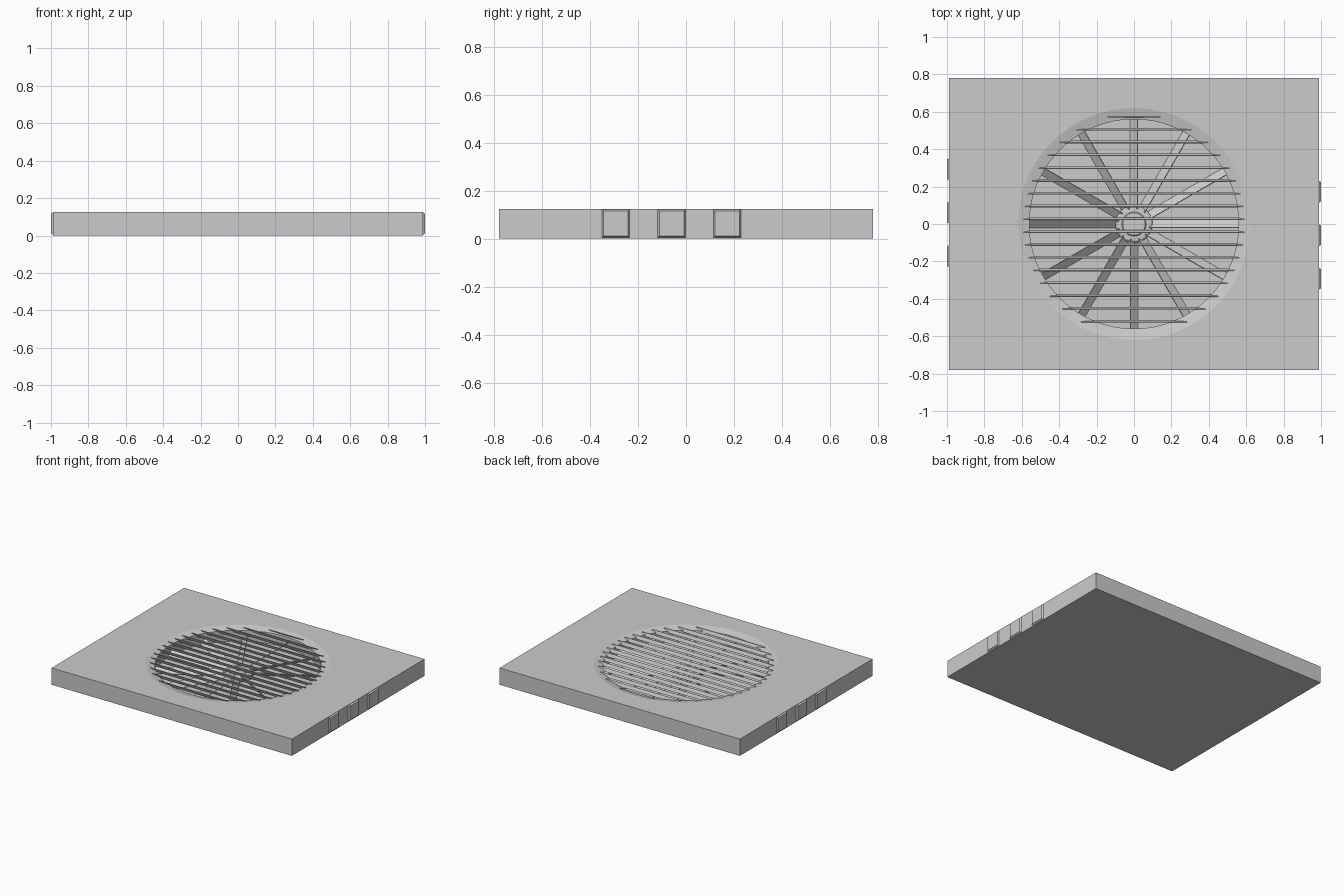
import bpy, bmesh, math
from mathutils import Matrix, Vector

if "Cube" in bpy.data.objects:
    bpy.data.objects.remove(bpy.data.objects["Cube"])


def make(name, bm):
    bmesh.ops.recalc_face_normals(bm, faces=bm.faces)
    me = bpy.data.meshes.new(name)
    bm.to_mesh(me)
    bm.free()
    ob = bpy.data.objects.new(name, me)
    bpy.context.collection.objects.link(ob)
    return ob


def add_box(bm, size, matrix):
    bmesh.ops.create_cube(bm, size=1, matrix=matrix @ Matrix.Diagonal((*size, 1)))


def lathe(name, profile, n):
    """Closed solid of revolution from (radius, z) points, bottom to top."""
    bm = bmesh.new()
    rings = [[bm.verts.new((r * math.cos(2 * math.pi * i / n),
                            r * math.sin(2 * math.pi * i / n), z))
              for i in range(n)] for r, z in profile]
    for a, b in zip(rings, rings[1:]):
        for i in range(n):
            j = (i + 1) % n
            bm.faces.new((a[i], a[j], b[j], b[i]))
    bm.faces.new(rings[0])
    bm.faces.new(rings[-1])
    return make(name, bm)


def smooth(ob):
    bpy.ops.object.select_all(action='DESELECT')
    ob.select_set(True)
    bpy.context.view_layer.objects.active = ob
    bpy.ops.object.shade_smooth_by_angle(angle=math.radians(10))


W, D, H = 1.98, 1.56, 0.125
FLOOR = 0.03

# Housing slab with a round well and a shallow chamfered rim
bm = bmesh.new()
add_box(bm, (W, D, H), Matrix.Translation((0, 0, H / 2)))
housing = make("housing", bm)
cutter = lathe("well_cutter", [(0.56, FLOOR), (0.56, 0.111), (0.62, H), (0.62, 0.2)], 64)
cutter.hide_render = True
cutter.hide_set(True)
mod = housing.modifiers.new("well", 'BOOLEAN')
mod.operation = 'DIFFERENCE'
mod.solver = 'EXACT'
mod.object = cutter
bpy.context.view_layer.objects.active = housing
bpy.ops.object.modifier_apply(modifier="well")
bpy.data.objects.remove(cutter)
smooth(housing)

# Tapered side tabs, the left set being the right set turned half round
bm = bmesh.new()
for turn in (1, -1):
    for yc in (-0.293, -0.06, 0.172):
        rings = []
        for x, hw, z0, z1 in ((0.98, 0.058, 0.004, 0.123), (0.99, 0.058, 0.004, 0.123),
                              (1.0, 0.051, 0.011, 0.116)):
            rings.append([bm.verts.new((turn * x, turn * (yc + s * hw), z))
                          for s, z in ((-1, z0), (1, z0), (1, z1), (-1, z1))])
        for a, b in zip(rings, rings[1:]):
            for i in range(4):
                j = (i + 1) % 4
                bm.faces.new((a[i], a[j], b[j], b[i]))
        bm.faces.new(rings[0])
        bm.faces.new(rings[-1])
make("side_tabs", bm)

# Grille slats leaning towards the front, trimmed to the circle
bm = bmesh.new()
for i in range(17):
    y = 0.575 - i * 0.0684
    half = math.sqrt(0.592 ** 2 - y ** 2)
    m = Matrix.Translation((0, y, 0.111)) @ Matrix.Rotation(math.radians(25), 4, 'X')
    add_box(bm, (2 * half, 0.004, 0.026), m)
make("grille_slats", bm)

# Twelve pitched fan blades
bm = bmesh.new()
for i in range(12):
    m = (Matrix.Rotation(i * math.pi / 6, 4, 'Z') @ Matrix.Translation((0.32, 0, 0.053))
         @ Matrix.Rotation(math.radians(-40), 4, 'X'))
    add_box(bm, (0.48, 0.052, 0.005), m)
make("fan_blades", bm)

# Fan hub with stepped cap and centre pin
smooth(lathe("fan_hub", [(0.1, FLOOR - 0.005), (0.1, 0.06), (0.09, 0.068), (0.065, 0.07),
                         (0.06, 0.075), (0.01, 0.076), (0.01, 0.08)], 24))
